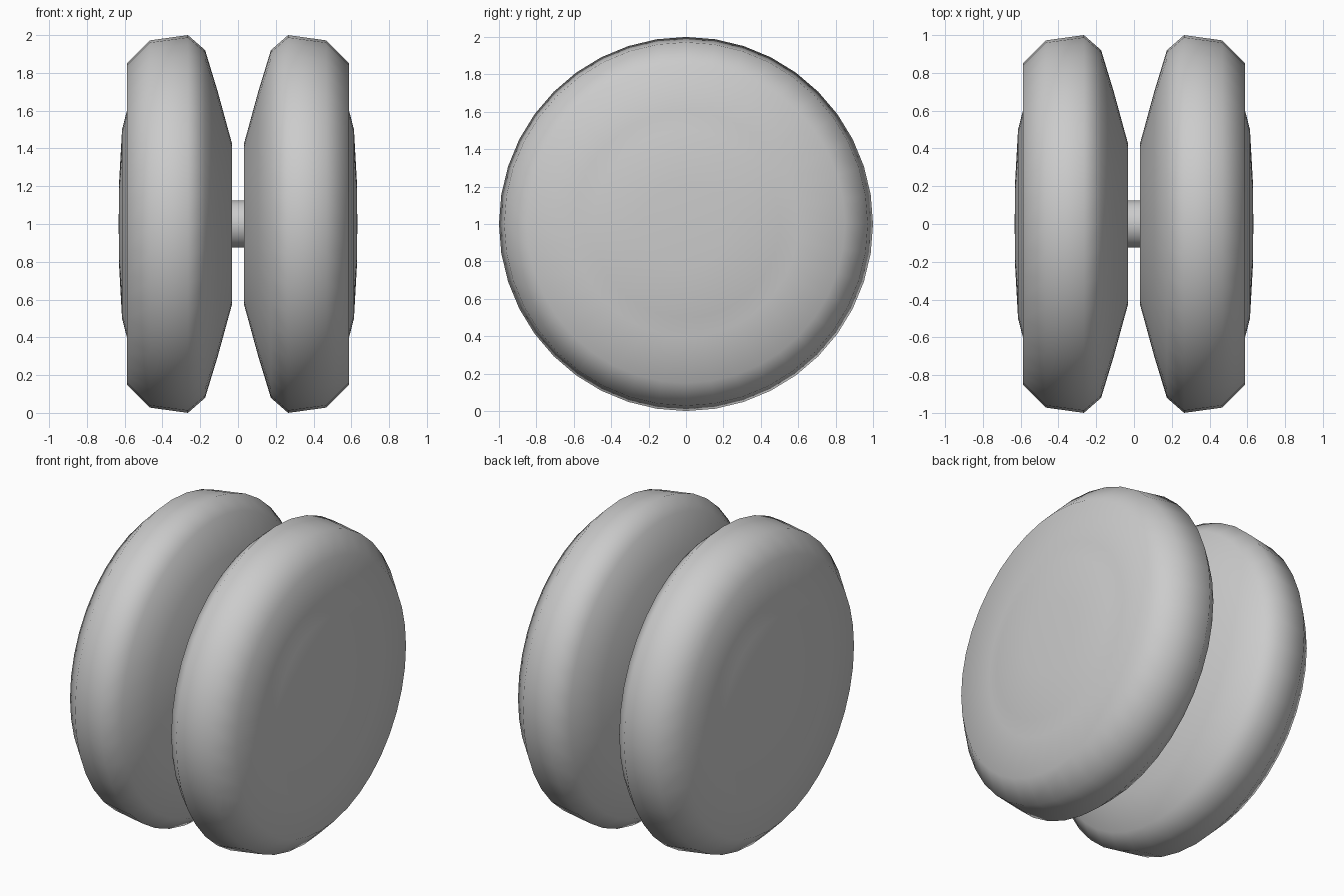
import bpy, bmesh, math
from mathutils import Matrix

if "Cube" in bpy.data.objects:
    bpy.data.objects.remove(bpy.data.objects["Cube"])

SEGMENTS = 40
CENTER_Z = 1.0


def lathe_x(name, profile):
    """Revolve (x, radius) points about the horizontal x axis."""
    bm = bmesh.new()
    verts = [bm.verts.new((x, 0, r)) for x, r in profile]
    edges = [bm.edges.new(pair) for pair in zip(verts, verts[1:])]
    bmesh.ops.spin(bm, geom=verts + edges, axis=(1, 0, 0), cent=(0, 0, 0),
                   angle=math.tau, steps=SEGMENTS, use_merge=True)
    bmesh.ops.remove_doubles(bm, verts=bm.verts, dist=1e-4)
    bmesh.ops.recalc_face_normals(bm, faces=bm.faces)
    for f in bm.faces:
        f.smooth = True
    bmesh.ops.transform(bm, matrix=Matrix.Translation((0, 0, CENTER_Z)), verts=bm.verts)
    mesh = bpy.data.meshes.new(name)
    bm.to_mesh(mesh)
    bm.free()
    obj = bpy.data.objects.new(name, mesh)
    bpy.context.collection.objects.link(obj)
    return obj


# Rounded disc with tapered inner face and a shallow outer dome, mirrored
discs = lathe_x("discs", [
    (0.033, 0), (0.033, 0.43), (0.107, 0.70), (0.174, 0.92), (0.265, 1.0),
    (0.467, 0.972), (0.588, 0.85), (0.588, 0.60), (0.614, 0.50),
    (0.629, 0.23), (0.632, 0)])
mirror = discs.modifiers.new("Mirror", 'MIRROR')
mirror.use_axis = (True, False, False)
mirror.use_mirror_merge = False

# Axle joining the two discs
axle = lathe_x("axle", [(-0.034, 0.125), (0.034, 0.125)])
